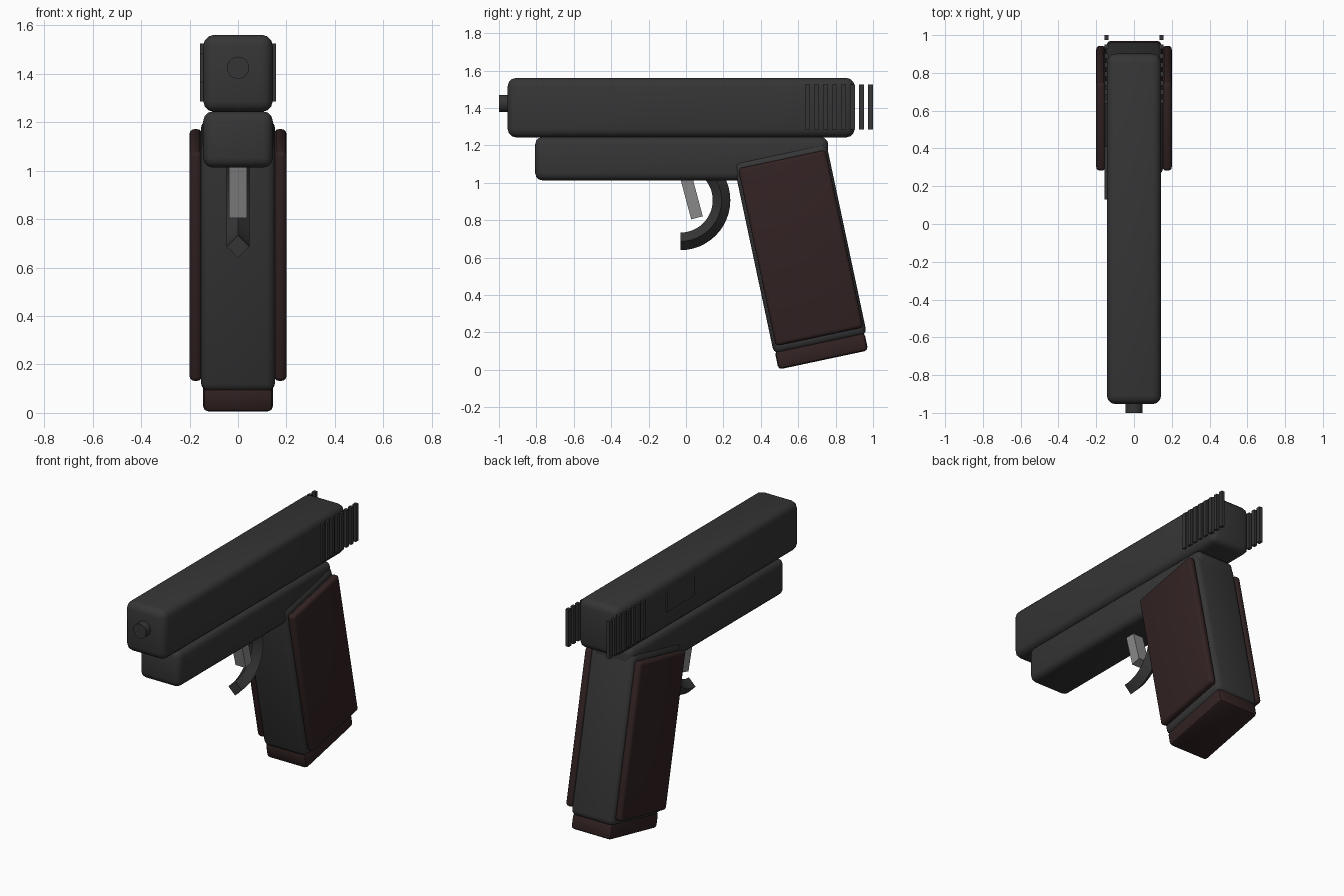
import bpy, bmesh, math
from mathutils import Matrix, Vector

if "Cube" in bpy.data.objects:
    bpy.data.objects.remove(bpy.data.objects["Cube"])


def material(name, rgb):
    m = bpy.data.materials.new(name)
    m.diffuse_color = (*rgb, 1)
    m.use_nodes = True
    m.node_tree.nodes["Principled BSDF"].inputs["Base Color"].default_value = m.diffuse_color
    return m


METAL = material("dark metal", (0.036, 0.036, 0.036))
BROWN = material("dark brown", (0.032, 0.016, 0.016))
GREY = material("trigger grey", (0.25, 0.25, 0.25))


def finish(name, bm, mat, loc=(0, 0, 0), tilt=0, smooth=True):
    bmesh.ops.recalc_face_normals(bm, faces=bm.faces)
    me = bpy.data.meshes.new(name)
    bm.to_mesh(me)
    bm.free()
    me.materials.append(mat)
    ob = bpy.data.objects.new(name, me)
    bpy.context.collection.objects.link(ob)
    ob.location = loc
    ob.rotation_euler.x = math.radians(tilt)
    if smooth:
        bpy.ops.object.select_all(action='DESELECT')
        ob.select_set(True)
        bpy.context.view_layer.objects.active = ob
        bpy.ops.object.shade_smooth_by_angle(angle=math.radians(35))
    return ob


def box(name, size, loc, mat, bevel=0, segments=3, tilt=0):
    bm = bmesh.new()
    bmesh.ops.create_cube(bm, size=1, matrix=Matrix.Diagonal((*size, 1)))
    if bevel:
        bmesh.ops.bevel(bm, geom=bm.edges[:], offset=bevel, segments=segments,
                        profile=0.5, affect='EDGES')
    return finish(name, bm, mat, loc, tilt, bevel > 0)


# Slide and frame
box("slide", (0.287, 1.855, 0.318), (0, -0.026, 1.402), METAL, 0.045)
box("frame", (0.287, 1.567, 0.232), (0, -0.023, 1.129), METAL, 0.04)

# Barrel tip
bm = bmesh.new()
bmesh.ops.create_cone(bm, cap_ends=True, segments=24, radius1=0.046, radius2=0.046,
                      depth=0.3, matrix=Matrix.Rotation(math.pi / 2, 4, 'X'))
finish("barrel", bm, METAL, (0, -0.85, 1.425))

# Tilted grip with side panels and base plate
TILT = 12
box("grip", (0.307, 0.508, 1.05), (0, 0.61, 0.65), METAL, 0.035, 3, TILT)
box("magazine_base", (0.287, 0.49, 0.1), (0, 0.724, 0.102), BROWN, 0.02, 2, TILT)
for side, label in ((-1, "left"), (1, "right")):
    box(f"{label}_grip_panel", (0.05, 0.478, 0.97), (side * 0.175, 0.613, 0.652),
        BROWN, 0.02, 3, TILT)
    # Rear slide ribs
    for i in range(8):
        box(f"{label}_rib_{i + 1}", (0.022, 0.026, 0.24),
            (side * 0.146, 0.65 + i * 0.0481, 1.406), METAL)

# Ejection port plate on the left side
box("ejection_port", (0.02, 0.28, 0.12), (-0.146, 0.27, 1.425), METAL)

# Trigger
box("trigger", (0.074, 0.064, 0.3), (0, 0.02, 0.958), GREY, 0, 1, 15)

# Trigger guard: diamond section swept through half a circle
bm = bmesh.new()
centre, R, r = Vector((0, -0.03, 0.907)), 0.22, 0.047
rings = []
for i in range(25):
    a = math.pi * i / 24
    out = Vector((0, math.sin(a), -math.cos(a)))
    rings.append([bm.verts.new(centre + out * (R + dr) + Vector((dx, 0, 0)))
                  for dx, dr in ((r, 0), (0, r), (-r, 0), (0, -r))])
for a, b in zip(rings, rings[1:]):
    for k in range(4):
        bm.faces.new((a[k], a[(k + 1) % 4], b[(k + 1) % 4], b[k]))
bm.faces.new(rings[0])
bm.faces.new(rings[-1])
finish("trigger_guard", bm, METAL)
